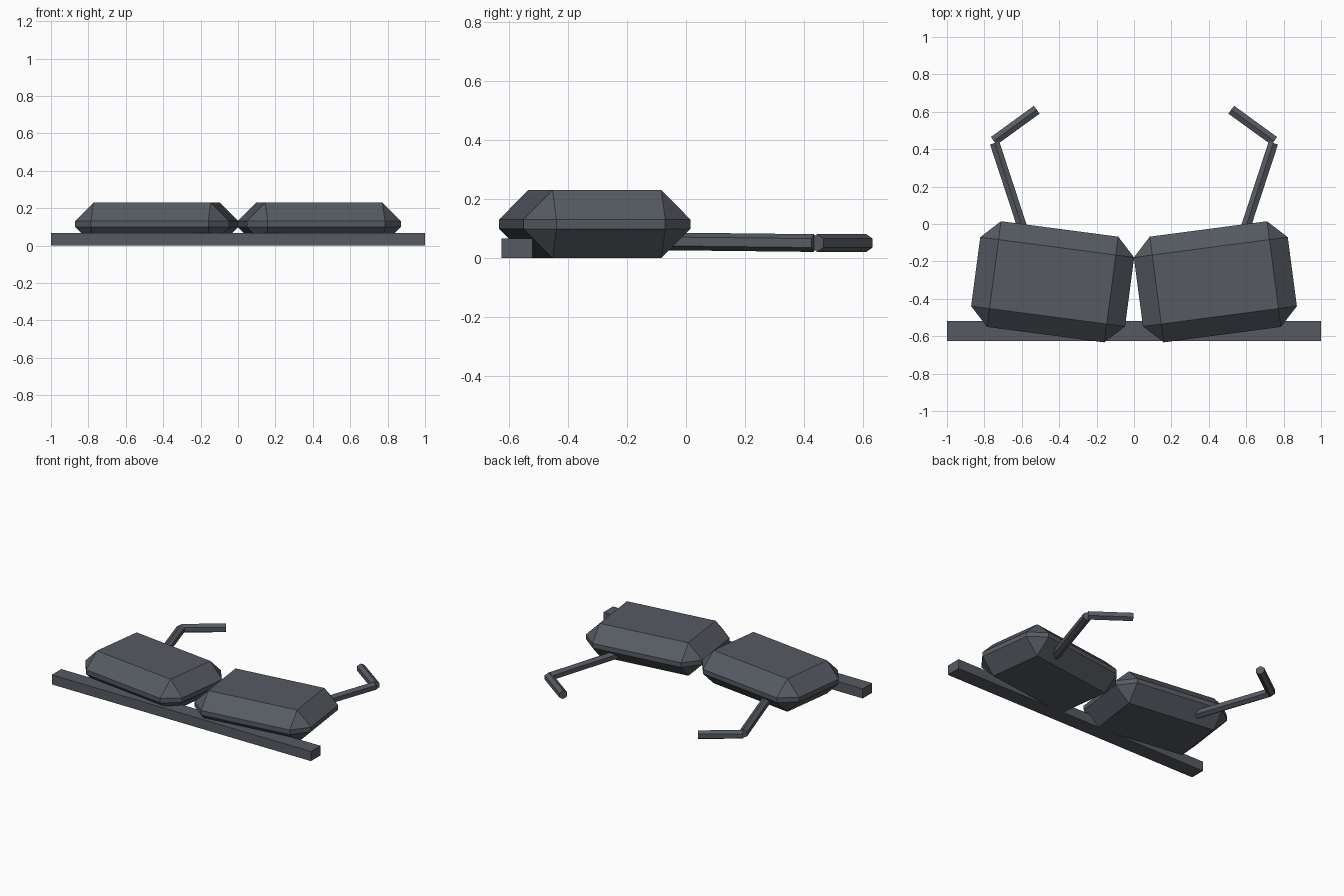
import bpy, bmesh, math
from mathutils import Matrix, Vector

cube = bpy.data.objects.get("Cube")
if cube:
    bpy.data.objects.remove(cube, do_unlink=True)

# One dark slate colour for every part
slate = bpy.data.materials.new("dark_slate")
slate.use_nodes = True
COLOUR = (0.093, 0.105, 0.124, 1)
slate.diffuse_color = COLOUR
slate.node_tree.nodes["Principled BSDF"].inputs["Base Color"].default_value = COLOUR


def finish(bm, name):
    bmesh.ops.recalc_face_normals(bm, faces=bm.faces)
    mesh = bpy.data.meshes.new(name)
    bm.to_mesh(mesh)
    bm.free()
    mesh.materials.append(slate)
    obj = bpy.data.objects.new(name, mesh)
    bpy.context.collection.objects.link(obj)
    return obj


def box(name, size, centre, turn=0.0, chamfer=0.0):
    bm = bmesh.new()
    bmesh.ops.create_cube(bm, size=1)
    bmesh.ops.scale(bm, vec=size, verts=bm.verts)
    if chamfer:
        bmesh.ops.bevel(bm, geom=bm.edges[:], offset=chamfer, segments=1,
                        affect='EDGES', clamp_overlap=True)
    bm.transform(Matrix.Translation(centre) @ Matrix.Rotation(turn, 4, 'Z'))
    return finish(bm, name)


def rod(name, start, end, radius=0.03):
    """Six-sided rod with a ridge along its top."""
    start, end = Vector(start), Vector(end)
    axis = (end - start).normalized()
    side = axis.cross(Vector((0, 0, 1))).normalized()
    up = side.cross(axis)
    bm = bmesh.new()
    rings = []
    for p in (start, end):
        rings.append([bm.verts.new(p + radius * (side * math.sin(a) + up * math.cos(a)))
                      for a in (i * math.pi / 3 for i in range(6))])
    a, b = rings
    for i in range(6):
        j = (i + 1) % 6
        bm.faces.new((a[i], a[j], b[j], b[i]))
    bm.faces.new(a[::-1])
    bm.faces.new(b)
    return finish(bm, name)


# Long bar across the front
box("front_bar", (2, 0.105, 0.067), (0, -0.572, 0.0335))

# Chamfered lens blocks and bent temple arms, mirrored left and right
for label, s in (("left", 1), ("right", -1)):
    box(label + "_lens", (0.83, 0.57, 0.23), (s * 0.435, -0.309, 0.115),
        turn=s * math.radians(7.5), chamfer=0.099)
    rod(label + "_arm", (s * 0.57, -0.1, 0.057), (s * 0.745, 0.433, 0.051))
    rod(label + "_arm_tip", (s * 0.75, 0.444, 0.051), (s * 0.52, 0.611, 0.051))
